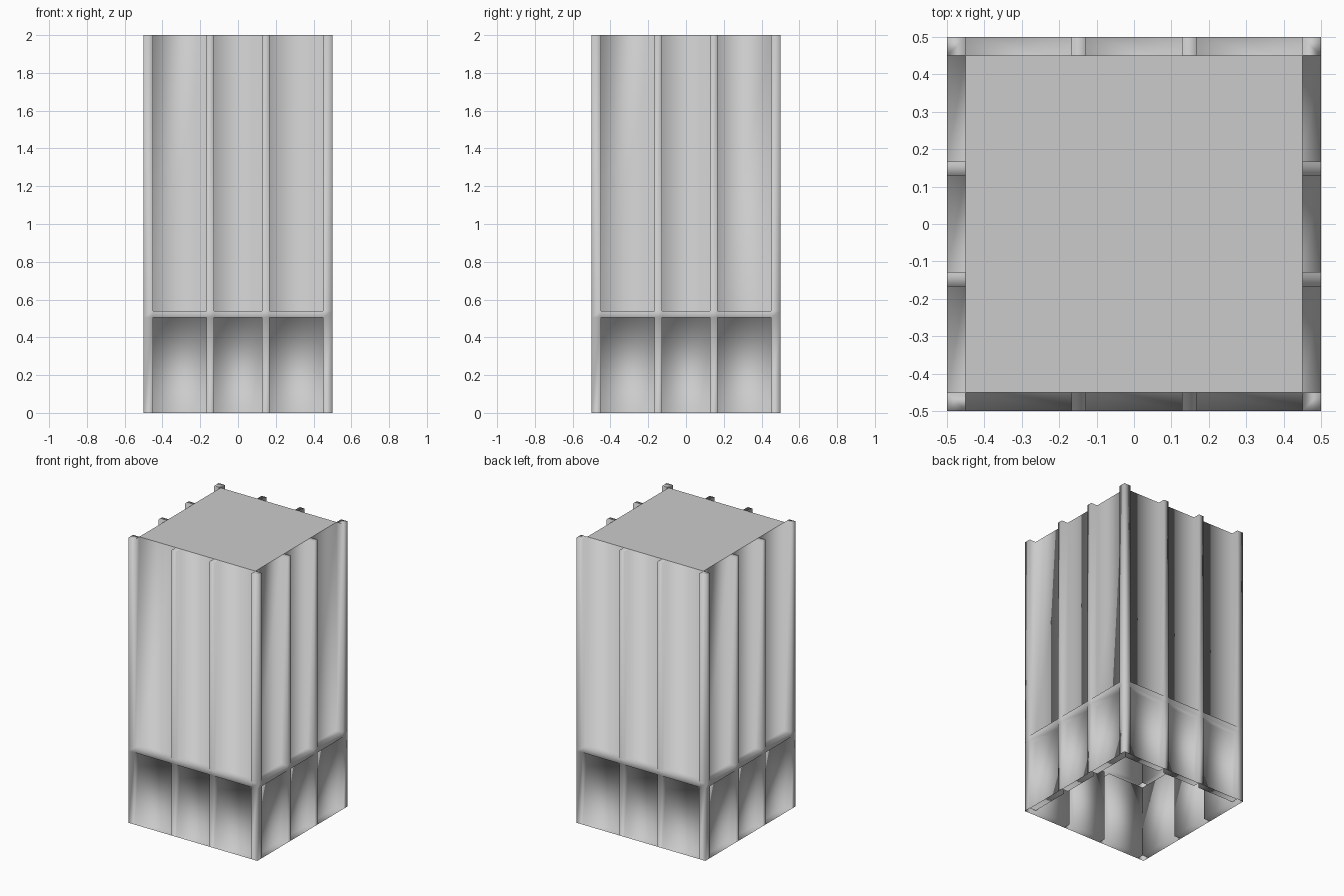
import bpy, bmesh
from math import pi
from mathutils import Matrix

if "Cube" in bpy.data.objects:
    bpy.data.objects.remove(bpy.data.objects["Cube"])

HALF, TOP, RECESS = 0.5, 2.0, 0.05
IN = HALF - RECESS
CUTS = [-HALF, -IN, -0.167, -0.128, 0.128, 0.167, IN, HALF]
LEVELS = [0, 0.505, 0.54, TOP]

grey = bpy.data.materials.new("light grey")
grey.use_nodes = True
grey.diffuse_color = (0.6, 0.6, 0.6, 1)
grey.node_tree.nodes["Principled BSDF"].inputs["Base Color"].default_value = (0.6, 0.6, 0.6, 1)


def make_object(name, bm, smooth):
    mesh = bpy.data.meshes.new(name)
    for f in bm.faces:
        f.smooth = smooth
    bm.to_mesh(mesh)
    bm.free()
    mesh.materials.append(grey)
    obj = bpy.data.objects.new(name, mesh)
    bpy.context.collection.objects.link(obj)
    return obj


# Outer wall grid, one side turned four times
bm = bmesh.new()
for k in range(4):
    turn = Matrix.Rotation(k * pi / 2, 4, 'Z')
    for x0, x1 in zip(CUTS, CUTS[1:]):
        for z0, z1 in zip(LEVELS, LEVELS[1:]):
            corners = [(x0, -HALF, z0), (x1, -HALF, z0), (x1, -HALF, z1), (x0, -HALF, z1)]
            face = bm.faces.new([bm.verts.new(c) for c in corners])
            bmesh.ops.transform(bm, matrix=turn, verts=face.verts)
bmesh.ops.remove_doubles(bm, verts=bm.verts, dist=1e-4)
bm.normal_update()

# Wide tall cells become recessed panels, leaving posts and a cross band
panels = [f for f in bm.faces
          if min(e.calc_length() for e in f.edges) > 0.1]
for f in bmesh.ops.extrude_discrete_faces(bm, faces=panels)["faces"]:
    f.normal_update()
    bmesh.ops.translate(bm, vec=f.normal * -RECESS, verts=f.verts)

# The recesses stay open at the top
lids = [f for f in bm.faces if all(v.co.z > TOP - 1e-3 for v in f.verts)]
bmesh.ops.delete(bm, geom=lids, context='FACES_ONLY')
loose = [e for e in bm.edges if not e.link_faces]
bmesh.ops.delete(bm, geom=loose, context='EDGES')


# Caps on the post tops
def top_vert(point):
    return min(bm.verts, key=lambda v: (v.co - point).length)


for k in range(4):
    turn = Matrix.Rotation(k * pi / 2, 3, 'Z')
    for x0, x1 in ((CUTS[2], CUTS[3]), (CUTS[4], CUTS[5]), (IN, HALF)):
        ring = [(x0, -HALF), (x1, -HALF), (x1, -IN), (x0, -IN)]
        bm.faces.new([top_vert(turn @ Matrix.Translation((x, y, TOP)).translation)
                      for x, y in ring])
make_object("walls_and_posts", bm, True)

# Flat roof inside the posts
bm = bmesh.new()
bm.faces.new([bm.verts.new((x, y, TOP))
              for x, y in ((-IN, -IN), (IN, -IN), (IN, IN), (-IN, IN))])
make_object("roof", bm, False)
